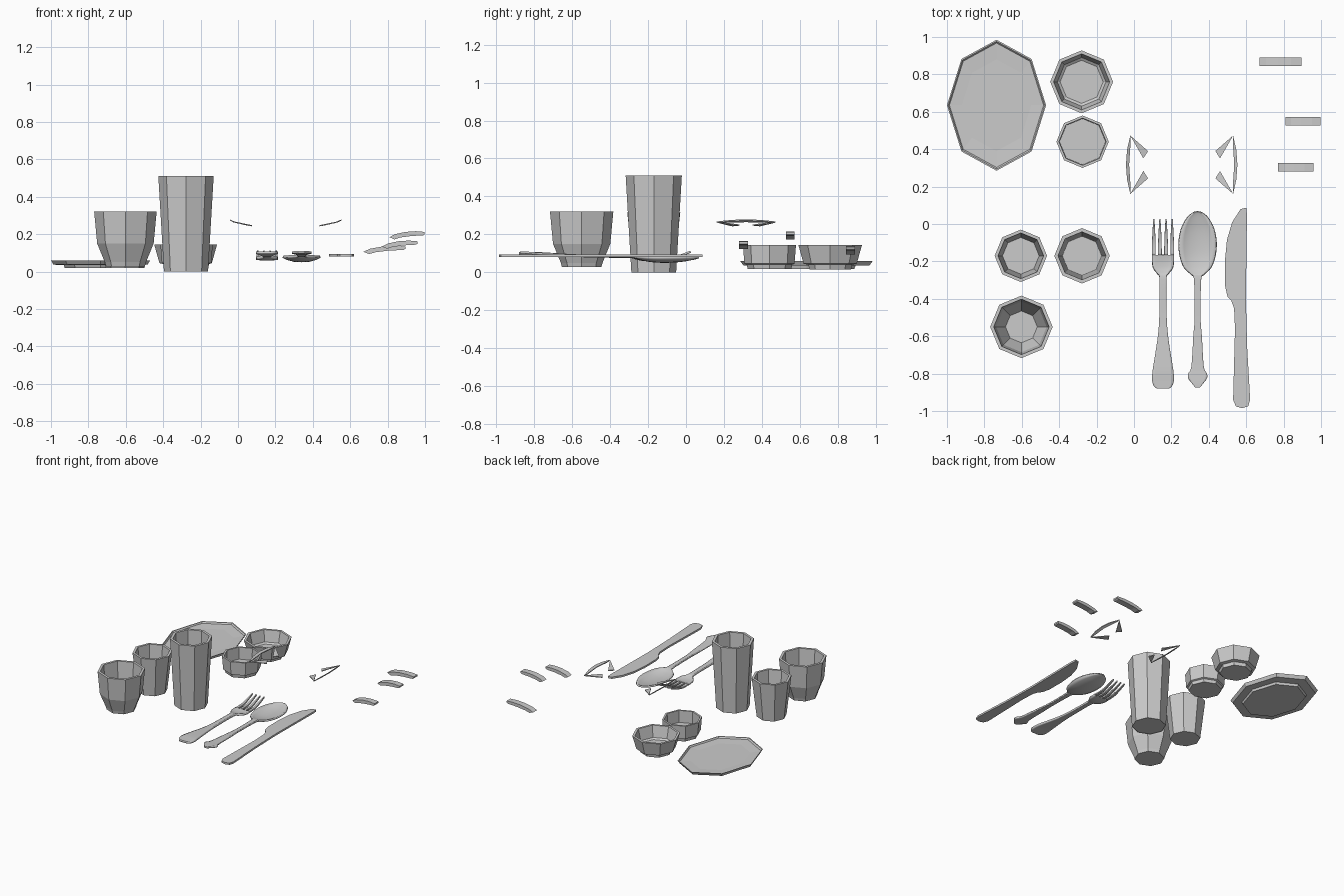
import bpy, bmesh
from math import sin, cos, pi
from mathutils import Vector

if "Cube" in bpy.data.objects:
    bpy.data.objects.remove(bpy.data.objects["Cube"])


def finish(name, bm, smooth=False):
    bmesh.ops.recalc_face_normals(bm, faces=bm.faces[:])
    me = bpy.data.meshes.new(name)
    bm.to_mesh(me)
    bm.free()
    ob = bpy.data.objects.new(name, me)
    bpy.context.collection.objects.link(ob)
    if smooth:
        bpy.ops.object.select_all(action='DESELECT')
        ob.select_set(True)
        bpy.context.view_layer.objects.active = ob
        bpy.ops.object.shade_smooth_by_angle(angle=0.6)
    return ob


def lathe(name, cx, cy, profile, sx=1, sy=1, n=8):
    """Eight-sided vessel: profile runs from bottom, up outside, down to inner floor."""
    bm = bmesh.new()
    rings = [[bm.verts.new((cx + r * sx * cos(2 * pi * i / n), cy + r * sy * sin(2 * pi * i / n), z))
              for i in range(n)] for r, z in profile]
    for a, b in zip(rings, rings[1:]):
        for i in range(n):
            j = (i + 1) % n
            bm.faces.new((a[i], a[j], b[j], b[i]))
    bm.faces.new(rings[0][::-1])
    bm.faces.new(rings[-1])
    return finish(name, bm)


def smooth_path(pts, steps=4):
    """Catmull-Rom interpolation of station tuples."""
    p = [Vector(q) for q in pts]
    p = [p[0]] + p + [p[-1]]
    out = []
    for a, b, c, d in zip(p, p[1:], p[2:], p[3:]):
        for k in range(steps):
            t = k / steps
            out.append(0.5 * (2 * b + (c - a) * t + (2 * a - 5 * b + 4 * c - d) * t * t
                              + (3 * b - a - 3 * c + d) * t ** 3))
    return out + [p[-1]]


def loft(name, x, stations, thick):
    """Strip along y; each station is (y, half width, z, dish depth)."""
    bm = bmesh.new()
    rows = []
    for y, w, z, d in smooth_path(stations):
        rows.append([bm.verts.new((x + w * u, y, z - d * (1 - abs(u) ** 2.5)))
                     for u in (-1, -.75, -.4, 0, .4, .75, 1)])
    for a, b in zip(rows, rows[1:]):
        for i in range(6):
            bm.faces.new((a[i], a[i + 1], b[i + 1], b[i]))
    ob = finish(name, bm, True)
    m = ob.modifiers.new("thickness", 'SOLIDIFY')
    m.thickness = thick
    m.offset = 0
    return ob


def prism(name, pts, axis_vec, smooth=False):
    """Extrude a polygon along a vector."""
    bm = bmesh.new()
    f = bm.faces.new([bm.verts.new(p) for p in pts])
    r = bmesh.ops.extrude_face_region(bm, geom=[f])
    bmesh.ops.translate(bm, vec=axis_vec,
                        verts=[v for v in r['geom'] if isinstance(v, bmesh.types.BMVert)])
    return finish(name, bm, smooth)


# plate and bowls
lathe("plate", -.735, .635, [(.72, .018), (.74, .035), (.95, .037), (1, .06), (.975, .06),
                             (.95, .05), (.7, .046)], .265, .35)
lathe("large_bowl", -.28, .76, [(.11, .015), (.115, .04), (.14, .045), (.168, .145), (.15, .145),
                                (.13, .06), (.115, .05)])
lathe("small_bowl", -.275, .44, [(.115, .017), (.12, .04), (.132, .045), (.14, .145), (.126, .145),
                                 (.123, .055)])

# drinking glasses
lathe("short_glass", -.605, -.17, [(.105, .02), (.14, .315), (.122, .315), (.098, .045)])
lathe("tall_glass", -.278, -.17, [(.116, .003), (.118, .0), (.148, .51), (.128, .51), (.105, .03)])
lathe("wide_glass", -.602, -.55, [(.104, .028), (.11, .05), (.151, .15), (.167, .32), (.148, .32),
                                  (.135, .16), (.085, .05)])

# fork
loft("fork_handle", .155, [(-.88, .03, .1, 0), (-.87, .046, .1, 0), (-.84, .058, .1, 0),
                           (-.78, .055, .1, 0), (-.62, .03, .09, 0), (-.5, .02, .085, 0),
                           (-.3, .018, .082, 0), (-.265, .03, .078, .003), (-.235, .052, .074, .006),
                           (-.2, .058, .07, .004), (-.165, .059, .069, 0)], .014)
for i, dx in enumerate((-.049, -.0165, .0165, .049)):
    loft(f"fork_tine_{i + 1}", .155 + dx, [(-.168, .010, .069, 0), (-.1, .0095, .07, 0),
                                           (-.04, .007, .085, 0), (.024, .003, .108, 0)], .011)

# spoon
loft("spoon", .34, [(-.875, .012, .104, 0), (-.855, .028, .104, 0), (-.825, .05, .102, 0),
                    (-.8, .05, .1, 0), (-.76, .033, .097, 0), (-.6, .023, .09, 0),
                    (-.5, .016, .086, 0), (-.3, .019, .084, 0), (-.27, .035, .083, .003),
                    (-.23, .073, .082, .014), (-.17, .094, .08, .022), (-.1, .1, .08, .024),
                    (-.03, .088, .08, .02), (.03, .058, .08, .01), (.056, .03, .08, .004),
                    (.066, .01, .08, 0)], .012)

# knife
outline = [(.6, .087), (.57, .08), (.525, .01), (.497, -.085), (.486, -.2), (.487, -.33),
           (.5, -.39), (.52, -.41), (.535, -.45), (.54, -.56), (.53, -.94), (.545, -.975),
           (.578, -.985), (.61, -.975), (.621, -.94), (.605, -.66), (.598, -.4), (.604, .05)]
prism("knife", [(x, y, .08) for x, y in outline], (0, 0, .014), True)

# napkin corner frames, mirrored about x = 0.255 and y = 0.317
for side, sx in (("left", -1), ("right", 1)):
    def P(x, y, z):
        return (.255 + sx * (.255 - x), .317 + y, z)
    prism(f"{side}_frame_bar", [P(-.02, .156, .262), P(-.037, .08, .27), P(-.043, 0, .273),
                                P(-.037, -.08, .27), P(-.02, -.156, .262), P(-.018, -.12, .261),
                                P(-.026, 0, .264), P(-.018, .12, .261)], (0, 0, .006))
    for end, sy in (("front", -1), ("back", 1)):
        prism(f"{side}_frame_{end}_flap", [P(-.02, sy * .156, .262), P(.075, sy * .073, .242),
                                           P(.05, sy * .034, .246)], (0, 0, .006))

# three small curved bars
for i, (x0, x1, y, z) in enumerate(((.67, .895, .867, .1), (.77, .96, .303, .128),
                                    (.81, .998, .55, .178))):
    w = x1 - x0
    shape = [(0, .006), (.14, -.006), (.3, .004), (.6, .012), (.96, .016), (1, .022), (1, .034),
             (.75, .038), (.45, .034), (.16, .022)]
    prism(f"curved_bar_{i + 1}", [(x0 + u * w, y - .023, z + h) for u, h in shape], (0, .046, 0))
